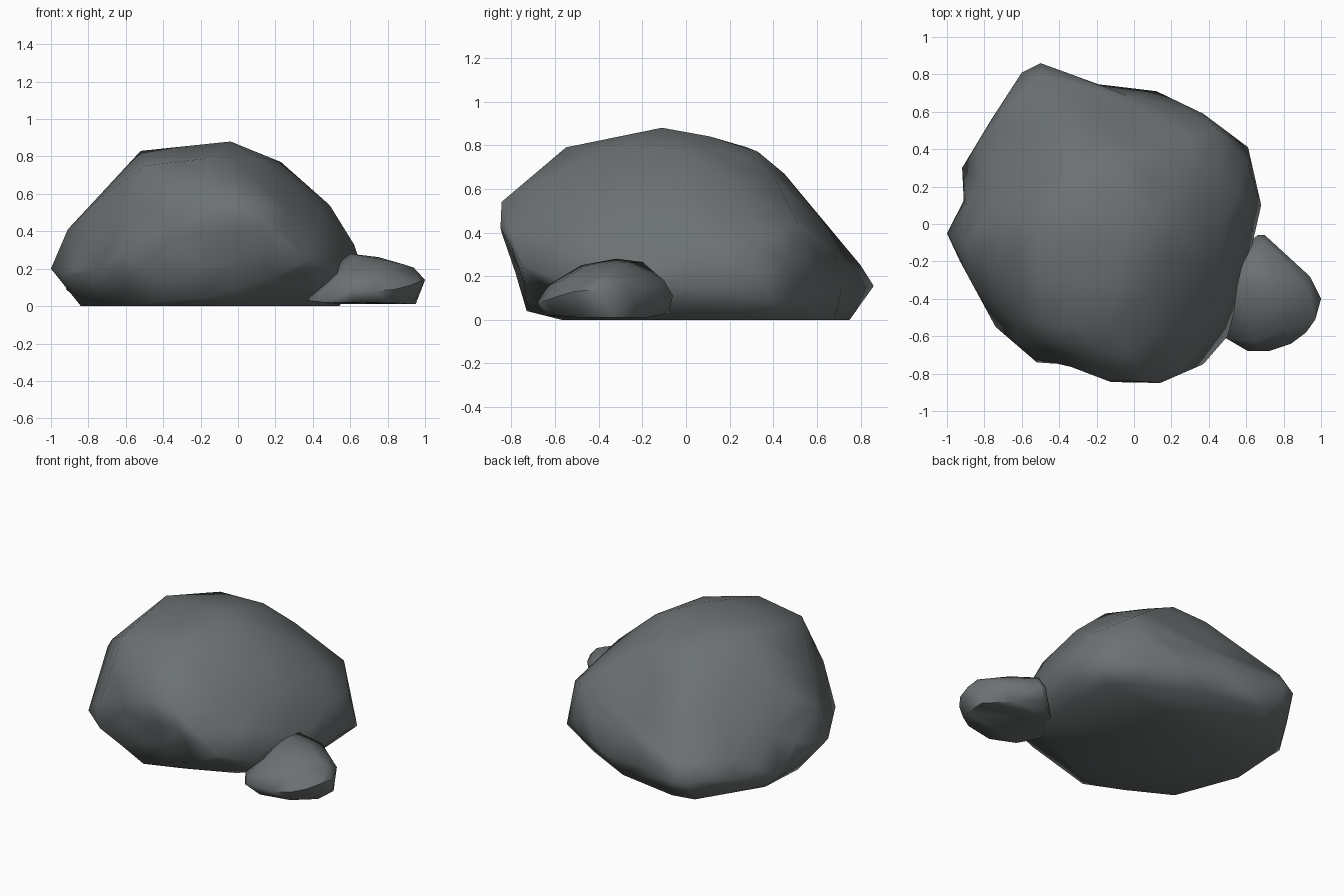
import bpy, bmesh, math
from mathutils import Vector

stone = bpy.data.materials.new("dark_grey_stone")
stone.diffuse_color = (0.15, 0.165, 0.17, 1)


def make_rock(name, points, dents=(), angle=60):
    """Chiselled stone: convex skin over corner points, then shallow dents."""
    bm = bmesh.new()
    verts = [bm.verts.new(p) for p in points]
    res = bmesh.ops.convex_hull(bm, input=verts)
    junk = {g for g in res["geom_interior"] + res["geom_unused"]
            if isinstance(g, bmesh.types.BMVert)}
    bmesh.ops.delete(bm, geom=list(junk), context='VERTS')
    # split the long edges so the dents have something to push
    if dents:
        long_edges = [e for e in bm.edges if e.calc_length() > 0.24
                      and max(v.co.z for v in e.verts) > 0.01]
        bmesh.ops.subdivide_edges(bm, edges=long_edges, cuts=1)
        bmesh.ops.triangulate(bm, faces=bm.faces)
    for centre, push, radius in dents:
        for v in bm.verts:
            t = (v.co - Vector(centre)).length / radius
            if t < 1 and v.co.z > 0.01:
                v.co += Vector(push) * (1 - t * t)
    bmesh.ops.recalc_face_normals(bm, faces=bm.faces)
    mesh = bpy.data.meshes.new(name)
    bm.to_mesh(mesh)
    bm.free()
    mesh.materials.append(stone)
    ob = bpy.data.objects.new(name, mesh)
    bpy.context.collection.objects.link(ob)
    bpy.ops.object.select_all(action='DESELECT')
    ob.select_set(True)
    bpy.context.view_layer.objects.active = ob
    bpy.ops.object.shade_smooth_by_angle(angle=math.radians(angle))
    return ob


# Big boulder: crown, flanks and flat footprint
crown = [
    (-.04, -.11, .88), (-.33, .28, .79), (-.52, -.03, .83), (-.50, -.53, .75),
    (-.16, -.55, .79), (.10, -.33, .80), (.23, 0, .77), (0, .11, .84),
    (-.04, .33, .77), (-.20, .45, .67), (.15, .40, .66),
    (.49, .03, .54), (.44, -.35, .50), (-.75, -.28, .57), (-.74, .10, .56),
]
flanks = [
    (-.91, -.10, .41), (-1, -.05, .20), (-.93, .30, .09), (-.73, .56, .25),
    (-.60, .81, .15), (-.50, .86, .155), (-.50, .80, .25), (-.13, .72, .12),
    (.12, .71, .12), (.37, .59, .25), (.44, .51, .44), (.61, .41, .08),
    (.61, .32, .34), (.68, .10, .15), (.62, .05, .33), (.60, -.25, .15),
    (.50, -.60, .19), (.37, -.75, .25), (.14, -.85, .42), (-.12, -.845, .40),
    (.10, -.845, .54), (-.15, -.835, .54), (-.52, -.74, .20), (-.53, -.72, .38),
    (-.74, -.55, .19), (-.93, -.20, .16), (-.20, -.73, .04), (.19, -.74, .16),
    (-.82, .43, .05),
]
footprint = [
    (-.84, 0), (-.82, .32), (-.57, .72), (-.42, .75), (0, .68), (.35, .50),
    (.51, .36), (.54, .05), (.48, -.25), (.30, -.44), (0, -.57), (-.40, -.57),
    (-.68, -.42),
]
dents = [
    ((-.95, .17, .15), (.06, 0, 0), .16),      # left notch
    ((-.15, .77, .14), (0, -.04, 0), .20),     # back hollow
    ((-.33, -.80, .30), (.01, .04, 0), .20),   # front left hollow
    ((.05, -.82, .26), (0, .04, 0), .15),      # hollow under the front brow
]
make_rock("big_boulder", crown + flanks + [(x, y, 0) for x, y in footprint], dents)

# Small stone leaning against the right side
small = [
    (.60, -.32, .28), (.60, -.20, .265), (.62, -.48, .25), (.75, -.30, .262),
    (.76, -.45, .25), (.88, -.40, .225), (.94, -.38, .205), (.70, -.10, .18),
    (.66, -.06, .11), (.70, -.06, .11), (.78, -.17, .16), (.94, -.28, .15),
    (1, -.40, .14), (.97, -.51, .13), (.92, -.58, .11), (.84, -.64, .09),
    (.72, -.68, .08), (.61, -.68, .08), (.49, -.61, .10), (.64, -.63, .16),
    (.82, -.57, .18), (.86, -.27, .20), (.50, -.35, .20), (.37, -.45, .03),
    (.46, -.58, .02), (.62, -.65, .02), (.82, -.61, .02), (.94, -.48, .01),
    (.95, -.33, .01), (.80, -.18, .01), (.66, -.08, .03), (.50, -.20, .01),
]
make_rock("small_stone", small)
